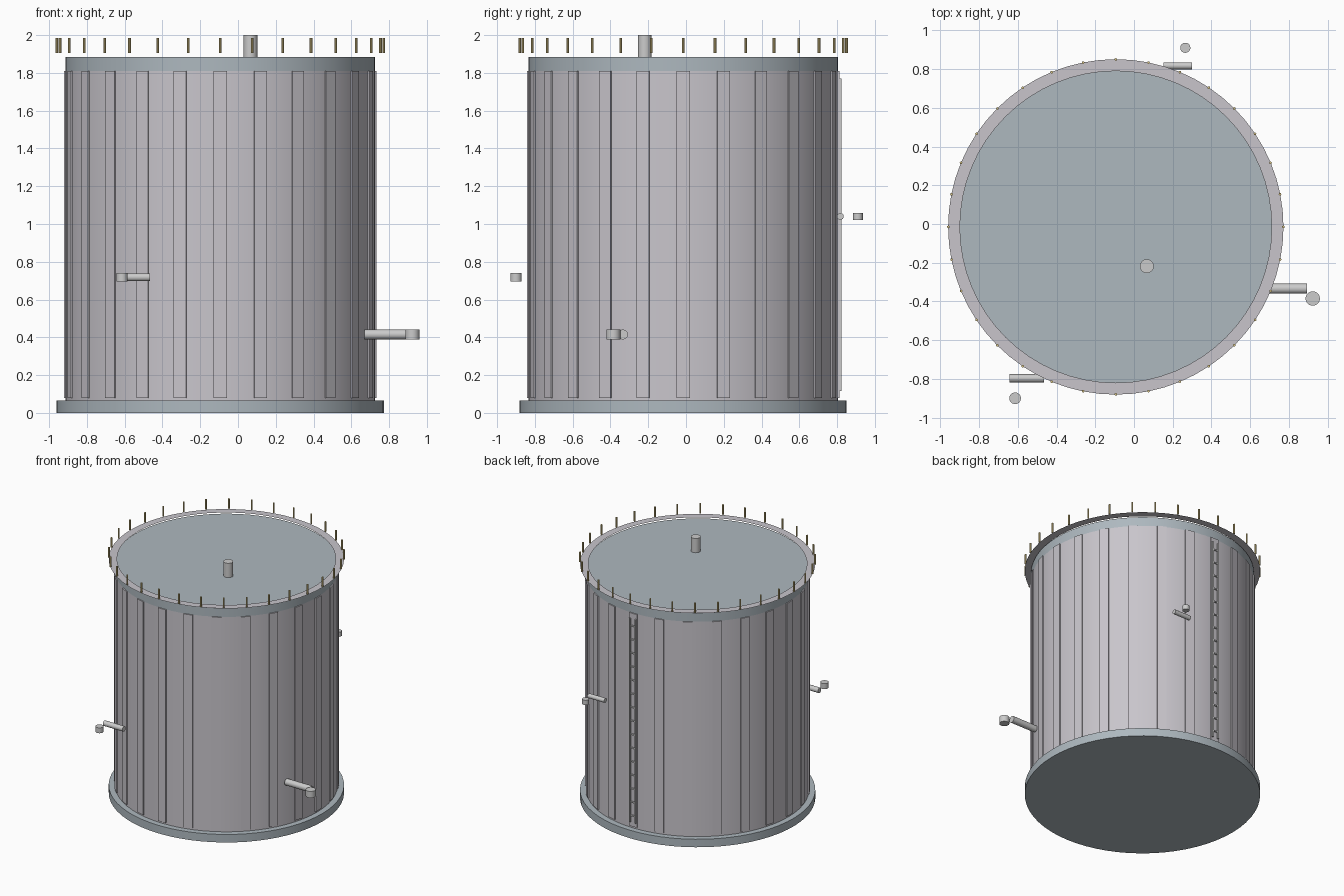
import bpy, math
from mathutils import Matrix, Vector

if "Cube" in bpy.data.objects:
    bpy.data.objects.remove(bpy.data.objects["Cube"])

CX, CY = -0.094, -0.015      # tank axis
R = 0.82                     # shell radius


def material(name, rgb):
    m = bpy.data.materials.new(name)
    m.diffuse_color = (*rgb, 1)
    m.use_nodes = True
    m.node_tree.nodes["Principled BSDF"].inputs["Base Color"].default_value = m.diffuse_color
    return m


STEEL = material("steel", (0.58, 0.56, 0.60))
SLATE = material("slate", (0.42, 0.48, 0.52))
BRASS = material("yellow_paint", (0.72, 0.58, 0.25))


def finish(ob, name, mat):
    ob.name = name
    if mat:
        ob.data.materials.append(mat)
    return ob


def cylinder(name, r, h, loc, mat=None, axis="Z", sides=64, cap="NGON"):
    rot = (0, math.pi / 2, 0) if axis == "X" else (0, 0, 0)
    bpy.ops.mesh.primitive_cylinder_add(vertices=sides, radius=r, depth=h, location=loc,
                                        rotation=rot, end_fill_type=cap)
    bpy.ops.object.shade_smooth_by_angle(angle=math.radians(30))
    return finish(bpy.context.object, name, mat)


def box(name, size, loc, mat=None, turn=0.0):
    bpy.ops.mesh.primitive_cube_add(size=1, location=loc, rotation=(0, 0, turn))
    ob = bpy.context.object
    ob.scale = size
    return finish(ob, name, mat)


def polar(r, a, z):
    return (CX + r * math.cos(a), CY + r * math.sin(a), z)


# Base slab, shell and roof
cylinder("base_slab", 0.866, 0.065, (CX, CY, 0.0325), SLATE)
cylinder("tank_shell", R, 1.745, (CX, CY, 0.9375), STEEL, cap="NOTHING")
cylinder("tank_roof", R, 0.074, (CX, CY, 1.847), SLATE)

# Vertical stiffening ribs
for i in range(24):
    a = math.tau * i / 24
    box(f"shell_rib_{i}", (0.02, 0.07, 1.73), polar(0.818, a, 0.945), STEEL, a)

# Thin walkway ring floating just above the roof
n = 64
verts = [polar(r, math.tau * i / n, 1.90) for r in (0.805, 0.866) for i in range(n)]
faces = [(i, n + i, n + (i + 1) % n, (i + 1) % n) for i in range(n)]
mesh = bpy.data.meshes.new("walkway_ring")
mesh.from_pydata(verts, [], faces)
ring = bpy.data.objects.new("walkway_ring", mesh)
bpy.context.collection.objects.link(ring)
mesh.materials.append(STEEL)

# Railing posts
for i in range(32):
    a = math.tau * i / 32
    cylinder(f"rail_post_{i}", 0.007, 0.08, polar(0.865, a, 1.945), BRASS, sides=8)

# Roof vent
cylinder("roof_vent", 0.036, 0.118, (0.066, -0.218, 1.941), sides=32)

# Pipes on the wall, each with a short upright stub: x0, x1, y, z, r, stub x, y, r, h
pipes = [
    (0.67, 0.894, -0.334, 0.415, 0.026, 0.923, -0.385, 0.037, 0.053),
    (-0.642, -0.466, -0.797, 0.718, 0.021, -0.614, -0.900, 0.030, 0.044),
    (0.152, 0.30, 0.817, 1.04, 0.018, 0.265, 0.910, 0.026, 0.038),
]
for i, (x0, x1, y, z, r, sx, sy, sr, sh) in enumerate(pipes):
    cylinder(f"pipe_{i}", r, x1 - x0, ((x0 + x1) / 2, y, z), axis="X", sides=32)
    cylinder(f"pipe_stub_{i}", sr, sh, (sx, sy, z), sides=32)

# Ladder up the back
for s in (-1, 1):
    box(f"ladder_rail_{s}", (0.012, 0.016, 1.655), (CX + s * 0.025, CY + 0.831, 0.943))
for i in range(15):
    box(f"ladder_rung_{i}", (0.05, 0.010, 0.010), (CX, CY + 0.832, 0.17 + i * 0.11))
